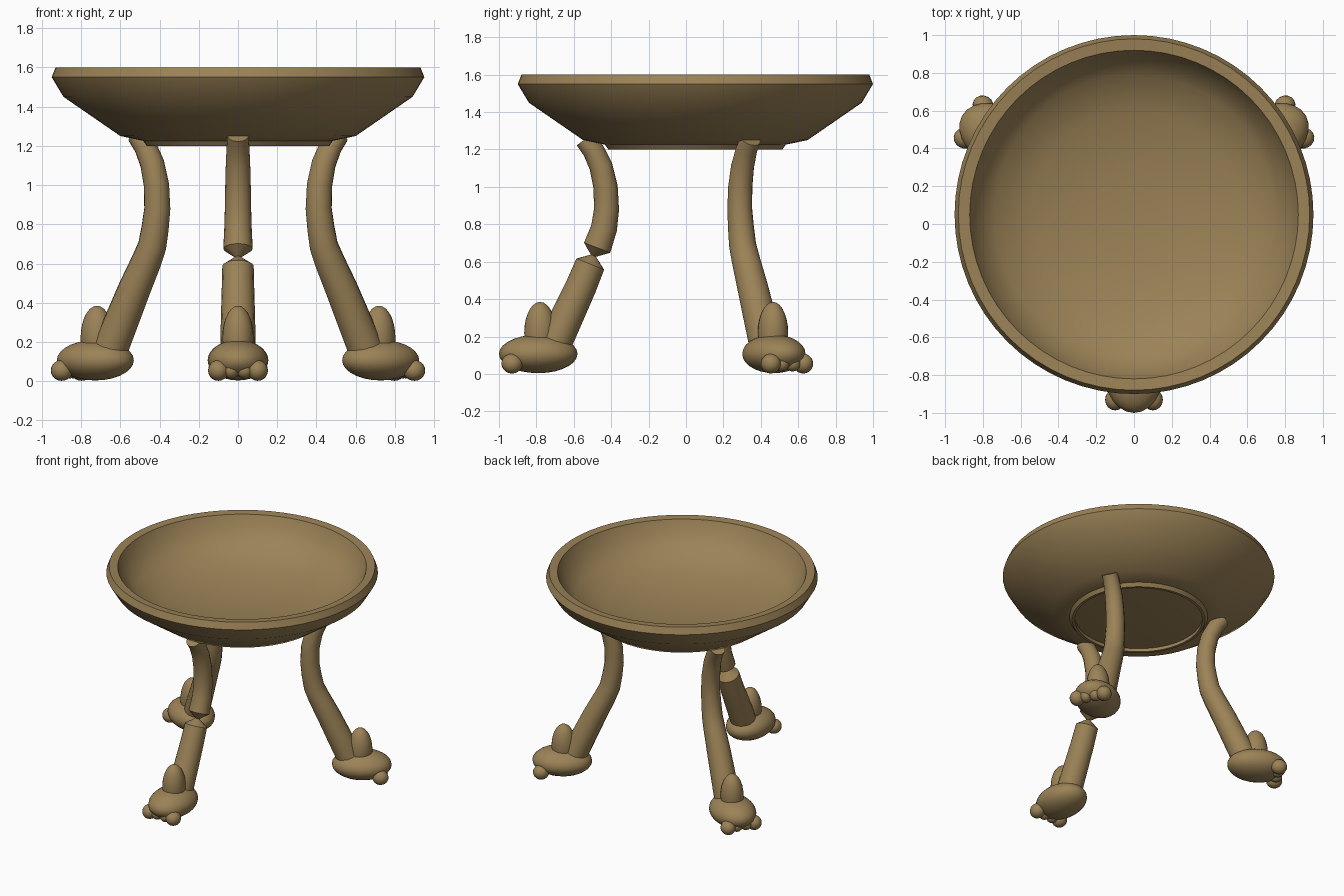
import bpy, bmesh, math
from mathutils import Vector, Matrix

if "Cube" in bpy.data.objects:
    bpy.data.objects.remove(bpy.data.objects["Cube"])

CY = 0.05  # bowl axis offset in y
bronze = bpy.data.materials.new("aged_bronze")
bronze.diffuse_color = (0.33, 0.225, 0.095, 1)
bronze.use_nodes = True
bronze.node_tree.nodes["Principled BSDF"].inputs["Base Color"].default_value = bronze.diffuse_color


def finish(obj, angle=40):
    if not obj.data.materials:
        obj.data.materials.append(bronze)
    bpy.ops.object.select_all(action='DESELECT')
    obj.select_set(True)
    bpy.context.view_layer.objects.active = obj
    bpy.ops.object.shade_smooth_by_angle(angle=math.radians(angle))


def from_bmesh(name, bm, angle=40):
    bmesh.ops.remove_doubles(bm, verts=bm.verts, dist=1e-5)
    bmesh.ops.recalc_face_normals(bm, faces=bm.faces)
    mesh = bpy.data.meshes.new(name)
    bm.to_mesh(mesh)
    bm.free()
    obj = bpy.data.objects.new(name, mesh)
    bpy.context.collection.objects.link(obj)
    finish(obj, angle)
    return obj


def lathe(name, profile, closed=False, angle=40, steps=64):
    bm = bmesh.new()
    vs = [bm.verts.new((r, 0, z)) for r, z in profile]
    pairs = list(zip(vs, vs[1:])) + ([(vs[-1], vs[0])] if closed else [])
    edges = [bm.edges.new(p) for p in pairs]
    bmesh.ops.spin(bm, geom=vs + edges, cent=(0, 0, 0), axis=(0, 0, 1),
                   angle=math.tau, steps=steps, use_merge=True)
    obj = from_bmesh(name, bm, angle)
    obj.location.y = CY
    return obj


def place(angle):
    # local +x points outward along the leg direction
    return Matrix.Translation((0, CY, 0)) @ Matrix.Rotation(angle, 4, 'Z')


def tube(name, path, matrix, sides=16):
    # sweep of circles along (radial, z, radius) points
    bm = bmesh.new()
    rings = []
    for i, (x, z, r) in enumerate(path):
        a, b = path[max(i - 1, 0)], path[min(i + 1, len(path) - 1)]
        t = Vector((b[0] - a[0], 0, b[1] - a[1])).normalized()
        n, side = Vector((-t.z, 0, t.x)), Vector((0, 1, 0))
        c = Vector((x, 0, z))
        rings.append([bm.verts.new(c + r * (math.cos(k * math.tau / sides) * n
                                            + math.sin(k * math.tau / sides) * side))
                      for k in range(sides)])
    for p, q in zip(rings, rings[1:]):
        for k in range(sides):
            m = (k + 1) % sides
            bm.faces.new((p[k], p[m], q[m], q[k]))
    bm.faces.new(rings[0])
    bm.faces.new(rings[-1])
    bm.transform(matrix)
    from_bmesh(name, bm)


def ellipsoid(name, centre, radii, matrix, u=24, v=14):
    bm = bmesh.new()
    m = matrix @ Matrix.Translation(centre) @ Matrix.Diagonal((*radii, 1))
    bmesh.ops.create_uvsphere(bm, u_segments=u, v_segments=v, radius=1, matrix=m)
    from_bmesh(name, bm)


# Bowl: outer wall, rolled rim, hollow interior
lathe("bowl", [(0, 1.22), (0.48, 1.225), (0.60, 1.25), (0.89, 1.45), (0.95, 1.55),
               (0.93, 1.60), (0.87, 1.595), (0.83, 1.50), (0.74, 1.41), (0.55, 1.33),
               (0.23, 1.28), (0, 1.275)], angle=50)
# Shallow foot ring under the bowl
lathe("foot_ring", [(0.445, 1.23), (0.445, 1.20), (0.465, 1.20), (0.49, 1.235)], closed=True)

upper = [(0.59, 1.255, 0.055), (0.545, 1.195, 0.058), (0.505, 1.11, 0.062),
         (0.48, 1.0, 0.065), (0.475, 0.88, 0.067), (0.488, 0.78, 0.070)]
lower = [(0.61, 0.47, 0.083), (0.675, 0.33, 0.087), (0.735, 0.20, 0.09), (0.76, 0.14, 0.09)]
whole = [(0.505, 0.69, 0.073), (0.54, 0.61, 0.077)]
pinched = [(0.525, 0.675, 0.075), (0.545, 0.632, 0.015), (0.562, 0.587, 0.080)]

# Three splayed legs; the front one narrows sharply at the knee
for label, deg, knee in (("front", -90, pinched), ("right", 30, whole), ("left", 150, whole)):
    m = place(math.radians(deg))
    tube(label + "_leg", upper + knee + lower, m)
    ellipsoid(label + "_ankle", (0.83, 0, 0.22), (0.085, 0.08, 0.165), m)
    ellipsoid(label + "_paw", (0.84, 0, 0.107), (0.21, 0.155, 0.103), m)
    # Four toes, outer pair larger
    for i, (y, r) in enumerate(((-0.10, 0.053), (-0.035, 0.042), (0.035, 0.042), (0.10, 0.053))):
        ellipsoid(f"{label}_toe_{i + 1}", (0.98, y, 0.055), (r + 0.004, r, r), m, 16, 10)
